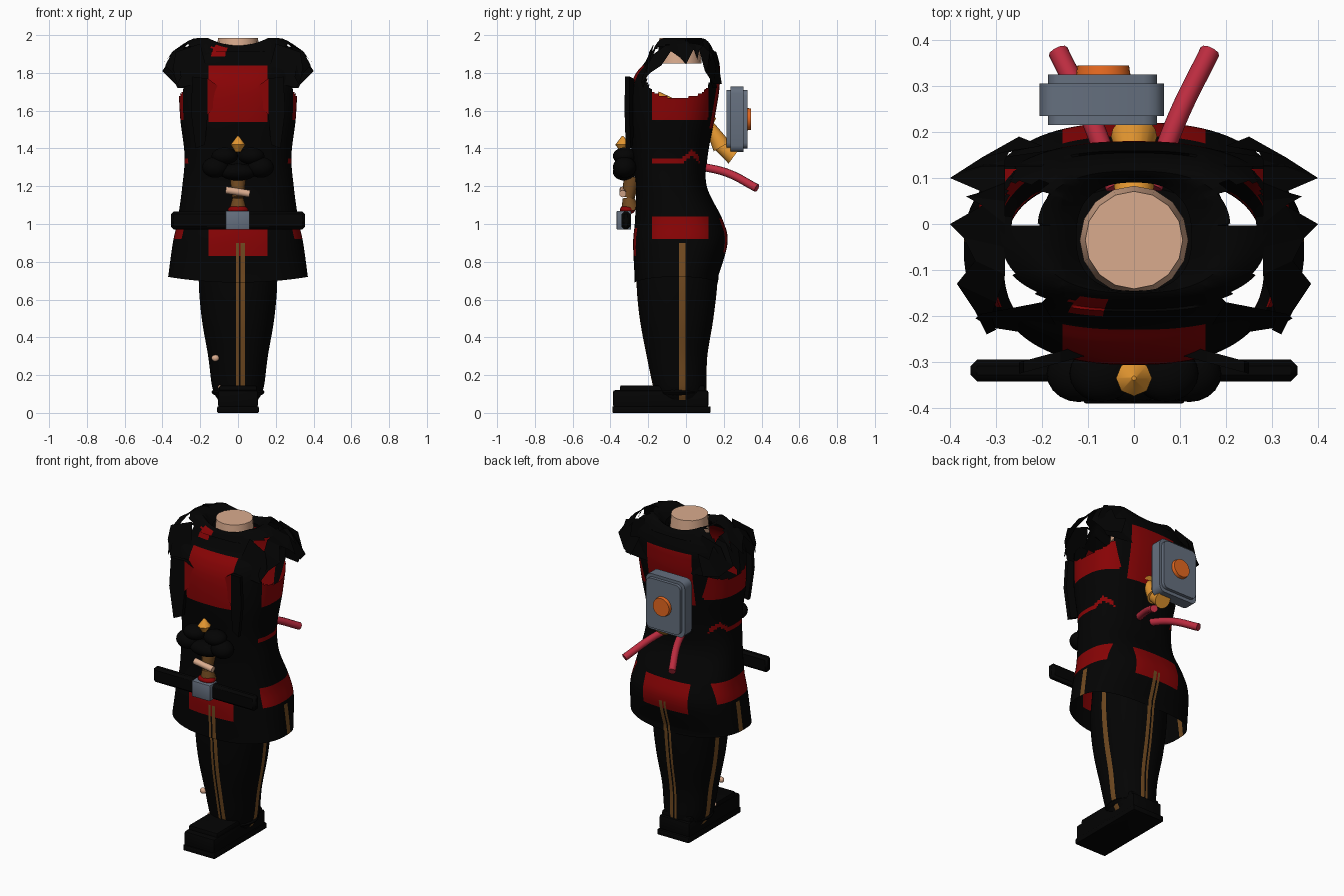
import bpy, bmesh, math
from mathutils import Vector

old = bpy.data.objects.get("Cube")
if old:
    bpy.data.objects.remove(old)


def material(name, r, g, b):
    m = bpy.data.materials.new(name)
    m.use_nodes = True
    m.diffuse_color = (r, g, b, 1)
    bsdf = next(n for n in m.node_tree.nodes if n.type == "BSDF_PRINCIPLED")
    bsdf.inputs["Base Color"].default_value = (r, g, b, 1)
    return m


BLACK = material("black cloth", .001, .001, .001)
RED = material("dark red", .245, .001, .0015)
BROWN = material("brown trim", .17, .07, .015)
SKIN = material("skin", .7, .41, .27)
GREY = material("steel grey", .13, .16, .21)
ORANGE = material("orange", .79, .14, .014)
GOLD = material("gold", .78, .31, .03)
HOSE = material("hose red", .5, .025, .05)


def add_mesh(name, bm, *mats, smooth=True):
    me = bpy.data.meshes.new(name)
    bm.to_mesh(me)
    bm.free()
    ob = bpy.data.objects.new(name, me)
    bpy.context.collection.objects.link(ob)
    for m in mats:
        me.materials.append(m)
    if smooth:
        bpy.ops.object.select_all(action="DESELECT")
        ob.select_set(True)
        bpy.context.view_layer.objects.active = ob
        bpy.ops.object.shade_smooth_by_angle(angle=math.radians(40))
    return ob


def box(name, lo, hi, mat, bevel=.01, segments=2, depth_edges=False):
    bm = bmesh.new()
    bmesh.ops.create_cube(bm, size=1)
    lo, hi = Vector(lo), Vector(hi)
    for v in bm.verts:
        v.co = (lo + hi) / 2 + v.co * (hi - lo)
    edges = bm.edges[:]
    if depth_edges:
        edges = [e for e in edges if abs(e.verts[0].co.y - e.verts[1].co.y) > .001]
    bmesh.ops.bevel(bm, geom=edges, offset=bevel, segments=segments,
                    affect="EDGES", profile=.5)
    add_mesh(name, bm, mat)


def cone(name, a, b, r1, r2, mat, sides=16):
    a, b = Vector(a), Vector(b)
    bm = bmesh.new()
    bmesh.ops.create_cone(bm, segments=sides, radius1=r1, radius2=r2,
                          depth=(b - a).length, cap_ends=True)
    ob = add_mesh(name, bm, mat)
    ob.location = (a + b) / 2
    ob.rotation_euler = (b - a).to_track_quat("Z", "Y").to_euler()


def ball(name, pos, size, mat):
    bm = bmesh.new()
    bmesh.ops.create_uvsphere(bm, u_segments=20, v_segments=12, radius=1)
    for v in bm.verts:
        v.co = Vector(pos) + v.co * Vector(size)
    add_mesh(name, bm, mat)


def spline(p0, p1, p2, p3, t):
    return [.5 * (2 * b + (c - a) * t + (2 * a - 5 * b + 4 * c - d) * t * t
                  + (3 * b - a - 3 * c + d) * t ** 3)
            for a, b, c, d in zip(p0, p1, p2, p3)]


def loft(keys, power, sides=112):
    """Rounded body through (z, half width, front y, back y) sections."""
    bm = bmesh.new()
    rows = []
    for i in range(len(keys) - 1):
        four = [keys[max(0, min(len(keys) - 1, i + k))] for k in (-1, 0, 1, 2)]
        steps = max(3, round(abs(keys[i + 1][0] - keys[i][0]) / .012))
        last = i == len(keys) - 2
        rows += [spline(*four, s / steps) for s in range(steps + last)]
    rings = []
    for z, a, yf, yb in rows:
        ring = []
        for k in range(sides):
            t = math.tau * (k + .5) / sides
            c, s = math.cos(t), math.sin(t)
            x = a * math.copysign(abs(c) ** power, c)
            y = (yf + yb) / 2 + (yb - yf) / 2 * math.copysign(abs(s) ** power, s)
            ring.append(bm.verts.new((x, y, z)))
        rings.append(ring)
    for low, high in zip(rings, rings[1:]):
        for k in range(sides):
            j = (k + 1) % sides
            bm.faces.new((low[k], low[j], high[j], high[k]))
    return bm, rings


def cut(bm, axis, *values):
    """Score the mesh along planes so that colour edges are straight."""
    for v in values:
        co, no = Vector(), Vector()
        co[axis], no[axis] = v, 1
        bmesh.ops.bisect_plane(bm, geom=bm.verts[:] + bm.edges[:] + bm.faces[:],
                               plane_co=co, plane_no=no, dist=1e-5)
    bm.normal_update()


PIPING_X = (-.01, .004, .014, .036)
PIPING_Y = (-.038, -.003)


def stripe(c, n):
    if abs(n.x) > abs(n.y):
        return PIPING_Y[0] < c.y < PIPING_Y[1]
    a, b, d, e = PIPING_X
    return a < c.x < b or d < c.x < e


def red_patch(c):
    x, y, z = c
    if abs(x) < .155:
        if y < -.04:
            scrap = -.14 < x < -.06 and 1.885 < z < 1.94 and y < -.148
            return .83 < z < .98 or 1.54 < z < 1.84 or scrap
        return .85 < z < 1.03 or 1.5 < z < 1.84
    if abs(x) > .2 and -.18 < y < .12:
        wave = 1.335 + .04 * math.exp(-((y - .03) / .03) ** 2)
        return .92 < z < 1.04 or 1.55 < z < 1.72 or (abs(z - wave) < .016 and y < .07)
    return False


# Coat: hollow, with arm holes and torn shoulder gaps
bm, rings = loft([(.72, .37, -.272, .17), (.9, .345, -.28, .22), (1.02, .32, -.27, .195),
                  (1.2, .295, -.265, .11), (1.36, .283, -.285, .115), (1.55, .305, -.305, .15),
                  (1.7, .315, -.3, .175), (1.79, .33, -.27, .18), (1.86, .335, -.215, .175),
                  (1.95, .29, -.175, .145), (1.985, .21, -.15, .115), (1.95, .125, -.145, .09)], .8)
for v in rings[0]:
    v.co.z -= .03 * (1 - (v.co.x / .37) ** 2)
for v in bm.verts:
    if v.co.z > 1.92:
        v.co.z -= .04 * max(0, 1 - (v.co.x / .16) ** 2)
cut(bm, 0, -.155, .155, *PIPING_X)
cut(bm, 1, -.18, .12, *PIPING_Y)
cut(bm, 2, .83, .85, .9, .92, .98, 1.03, 1.04, 1.54, 1.72, 1.84)
holes = []
for f in bm.faces:
    c = f.calc_center_median()
    arm = abs((c.y + .04) / .168) ** 3 + abs((c.z - 1.81) / .138) ** 3 < 1
    torn = .195 < abs(c.x) < .275 and -.005 < c.y < .09 and c.z > 1.8
    if (abs(c.x) > .2 and arm) or torn:
        holes.append(f)
    elif c.z < .9 and stripe(c, f.normal):
        f.material_index = 2
    elif red_patch(c):
        f.material_index = 1
bmesh.ops.delete(bm, geom=holes, context="FACES")
add_mesh("coat", bm, BLACK, RED, BROWN)

# Trouser column with piping on four sides
bm, rings = loft([(.06, .1, -.15, .1), (.13, .135, -.172, .108), (.3, .158, -.208, .113),
                  (.5, .192, -.245, .145), (.7, .208, -.262, .167), (.9, .2, -.25, .17),
                  (1.2, .19, -.22, .08)], .9)
bm.faces.new(rings[-1])
cut(bm, 0, *PIPING_X)
cut(bm, 1, *PIPING_Y)
for f in bm.faces:
    if f.calc_center_median().z < .93 and stripe(f.calc_center_median(), f.normal):
        f.material_index = 1
add_mesh("trousers", bm, BLACK, BROWN)

# Shoe
box("shoe_sole", (-.11, -.39, 0), (.11, .13, .035), BLACK, .006)
box("shoe_upper", (-.105, -.386, .03), (.105, .118, .12), BLACK)
box("shoe_top", (-.1, -.35, .1), (.1, .1, .146), BLACK)
ball("trouser_cuff", (0, -.035, .11), (.14, .14, .035), BLACK)

# Ragged shoulder flaps and standing front lapels, mirrored
inner = [(.2, .17, 1.86), (.27, .16, 1.84), (.28, .14, 1.9), (.28, .09, 1.945),
         (.28, .05, 1.955), (.28, 0, 1.96), (.28, -.05, 1.955), (.28, -.11, 1.945),
         (.3, -.17, 1.9), (.31, -.2, 1.85), (.3, -.23, 1.78)]
outer = [(.25, .19, 1.74), (.33, .145, 1.74), (.4, .1, 1.81), (.33, .07, 1.92),
         (.365, .06, 1.87), (.33, .04, 1.925), (.37, -.03, 1.88), (.345, -.08, 1.915),
         (.385, -.13, 1.84), (.345, -.19, 1.8), (.32, -.24, 1.74)]
back_panel = [(.15, .165, 1.72), (.32, .14, 1.72), (.37, .115, 1.82), (.33, .125, 1.92),
              (.2, .125, 1.96)]
front_panel = [(.15, -.25, 1.76), (.31, -.225, 1.72), (.345, -.205, 1.82),
               (.33, -.195, 1.91), (.2, -.17, 1.955)]
lapel = [(.085, 1.66), (.16, 1.58), (.175, 1.42), (.225, 1.4), (.25, 1.6),
         (.24, 1.78), (.16, 1.77), (.09, 1.72)]
for side, label in ((1, "left"), (-1, "right")):
    bm = bmesh.new()
    a, b, back, front = [[bm.verts.new((x * side, y, z)) for x, y, z in row]
                         for row in (inner, outer, back_panel, front_panel)]
    for i in range(len(a) - 1):
        bm.faces.new((a[i], a[i + 1], b[i + 1], b[i]))
    tip = bm.verts.new((.4 * side, 0, 1.845))
    bm.faces.new((b[5], b[6], tip))
    bm.faces.new(back)
    bm.faces.new(front)
    add_mesh(label + "_shoulder_flap", bm, BLACK, smooth=False)

    bm = bmesh.new()
    face = bm.faces.new([bm.verts.new((side * x, -.258 - .27 * x, z)) for x, z in lapel])
    grown = bmesh.ops.extrude_face_region(bm, geom=[face])["geom"]
    bmesh.ops.translate(bm, vec=(0, .025, 0),
                        verts=[g for g in grown if isinstance(g, bmesh.types.BMVert)])
    bmesh.ops.recalc_face_normals(bm, faces=bm.faces[:])
    cut(bm, 0, side * .162)
    for f in bm.faces:
        c = f.calc_center_median()
        f.material_index = int(abs(c.x) < .162 and f.normal.y < -.5)
    add_mesh(label + "_lapel", bm, BLACK, RED, smooth=False)

# Neck
cone("neck", (0, -.035, 1.85), (0, -.035, 1.985), .118, .106, SKIN)

# Gathered cloth and ornament at the waist front
for x, z, sx, sz in ((-.12, 1.3, .07, .055), (.12, 1.3, .07, .055), (0, 1.275, .1, .045),
                     (-.07, 1.36, .07, .045), (.07, 1.36, .07, .045)):
    ball("gathered_cloth", (x, -.325, z), (sx, .062, sz), BLACK)
cone("ornament_tip", (0, -.335, 1.42), (0, -.335, 1.465), .039, .005, GOLD, 8)
cone("ornament_base", (0, -.335, 1.38), (0, -.335, 1.42), .012, .039, GOLD, 8)
cone("pendant_upper", (0, -.305, 1.14), (0, -.285, 1.25), .033, .045, BROWN, 10)
cone("pendant_lower", (0, -.295, 1.07), (0, -.305, 1.14), .05, .03, BROWN, 10)
cone("pendant_toggle", (-.065, -.335, 1.18), (.062, -.335, 1.16), .019, .019, SKIN, 10)
ball("belt_knot", (0, -.31, 1.075), (.055, .04, .025), RED)

# Belt bar and buckle
box("belt_bar", (-.355, -.342, .972), (.355, -.295, 1.066), BLACK, .014, 1)
box("belt_buckle", (-.066, -.368, .97), (.062, -.29, 1.07), GREY, .006)

# Back pack
box("pack_shell", (-.205, .235, 1.38), (.065, .305, 1.728), GREY, .035, 3, True)
box("pack_core", (-.187, .215, 1.4), (.05, .325, 1.71), GREY, .03, 3, True)
cone("pack_button", (-.067, .32, 1.555), (-.067, .345, 1.555), .06, .056, ORANGE, 24)

# Horn running through the coat and out under the pack
cone("horn_pipe", (0, -.16, 1.67), (0, .14, 1.52), .035, .045, GOLD)
cone("horn_stem", (0, .12, 1.53), (0, .19, 1.41), .025, .05, GOLD)
cone("horn_bell", (0, .16, 1.43), (0, .255, 1.36), .03, .05, GOLD)

# Two hoses
for side, label in ((1, "left"), (-1, "right")):
    cu = bpy.data.curves.new(label + "_hose", "CURVE")
    cu.dimensions = "3D"
    cu.bevel_depth = .022
    cu.bevel_resolution = 3
    cu.use_fill_caps = True
    sp = cu.splines.new("BEZIER")
    path = [(.04, .08, 1.305), (.09, .22, 1.27), (.165, .375, 1.19)]
    sp.bezier_points.add(len(path) - 1)
    for p, (x, y, z) in zip(sp.bezier_points, path):
        p.co = (x * side, y, z)
        p.handle_left_type = p.handle_right_type = "AUTO"
    cu.materials.append(HOSE)
    bpy.context.collection.objects.link(bpy.data.objects.new(label + "_hose", cu))

# Small studs on the trouser leg
ball("upper_stud", (-.12, -.175, .29), (.02, .016, .018), SKIN)
ball("lower_stud", (-.095, -.15, .137), (.011, .011, .011), SKIN)
